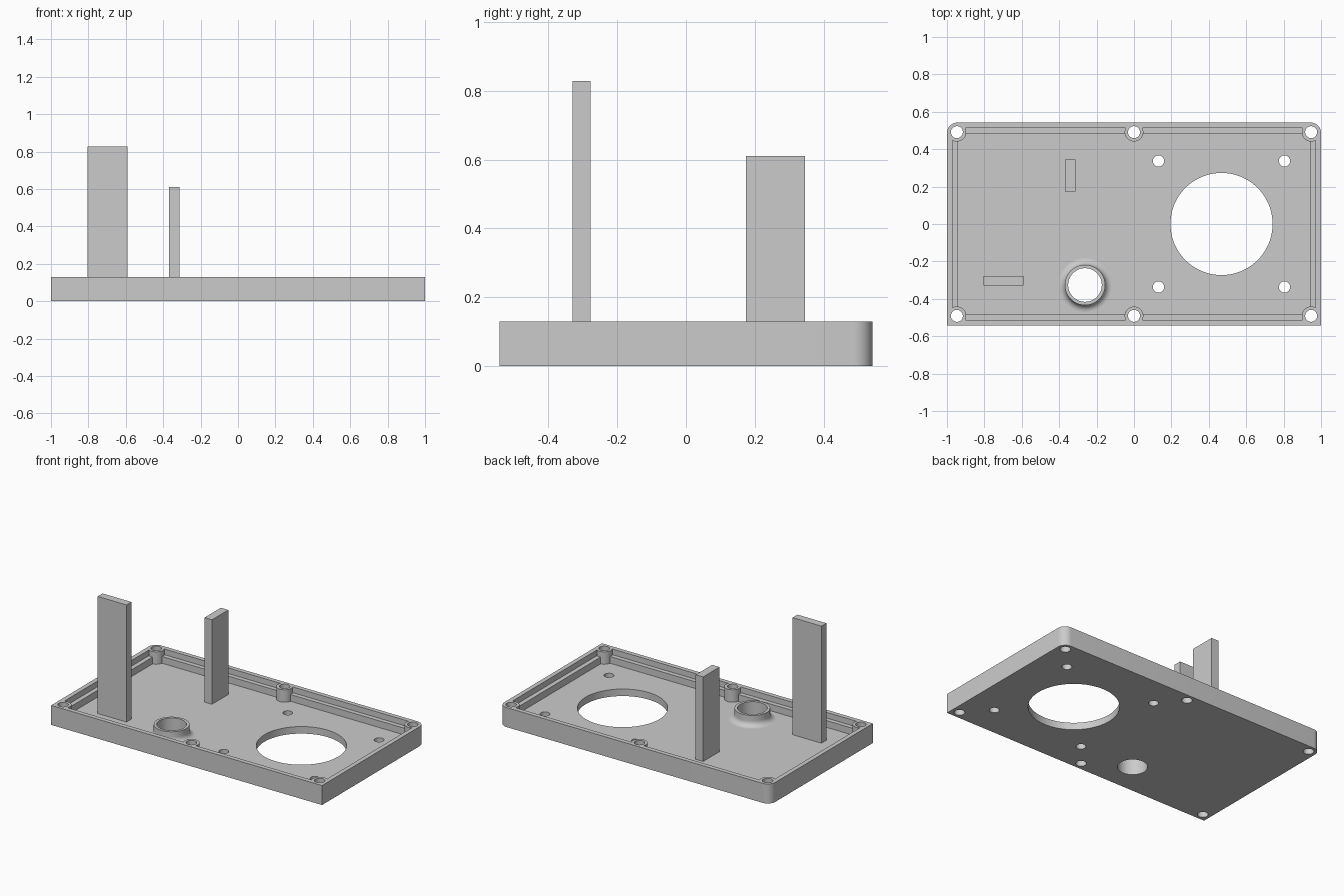
import bpy, bmesh, math
from mathutils import Matrix, Vector

if "Cube" in bpy.data.objects:
    bpy.data.objects.remove(bpy.data.objects["Cube"], do_unlink=True)

grey = bpy.data.materials.new("light grey plastic")
grey.use_nodes = True
COLOUR = (0.6, 0.6, 0.6, 1)
grey.diffuse_color = COLOUR
grey.node_tree.nodes["Principled BSDF"].inputs["Base Color"].default_value = COLOUR

HALF_Y, RIM, LEDGE, FLOOR = 0.542, 0.13, 0.092, 0.047


def finish(bm, name):
    bmesh.ops.recalc_face_normals(bm, faces=bm.faces)
    mesh = bpy.data.meshes.new(name)
    bm.to_mesh(mesh)
    bm.free()
    mesh.materials.append(grey)
    obj = bpy.data.objects.new(name, mesh)
    bpy.context.collection.objects.link(obj)
    return obj


def box(name, x, y, z, round_back=0):
    bm = bmesh.new()
    bmesh.ops.create_cube(bm, size=1)
    for v in bm.verts:
        v.co = Vector([r[0] if c < 0 else r[1] for c, r in zip(v.co, (x, y, z))])
    if round_back:
        edges = [e for e in bm.edges
                 if all(abs(v.co.y - y[1]) < 1e-5 for v in e.verts)
                 and abs(e.verts[0].co.x - e.verts[1].co.x) < 1e-5]
        bmesh.ops.bevel(bm, geom=edges, offset=round_back, segments=10,
                        profile=0.5, affect='EDGES')
    return finish(bm, name)


def cylinders(name, places):
    """Tall upright cylinders at (x, y, radius), in one cutter."""
    bm = bmesh.new()
    for x, y, r in places:
        bmesh.ops.create_cone(bm, cap_ends=True, segments=96 if r > 0.2 else 48,
                              radius1=r, radius2=r, depth=0.8,
                              matrix=Matrix.Translation((x, y, 0)))
    return finish(bm, name)


def subtract(target, cutter):
    mod = target.modifiers.new("cut", 'BOOLEAN')
    mod.operation, mod.solver, mod.object = 'DIFFERENCE', 'EXACT', cutter
    bpy.context.view_layer.objects.active = target
    bpy.ops.object.modifier_apply(modifier=mod.name)


# Base plate with rounded back corners
plate = box("base_plate", (-1, 1), (-HALF_Y, HALF_Y), (0, RIM), 0.055)

# Stepped pocket, leaving round screw bosses standing along the walls
screws = [(x, y) for x in (-0.947, 0, 0.947) for y in (-0.491, 0.491)]
bosses = cylinders("boss_keepout", [(x, y, 0.05) for x, y in screws])
cutters = [bosses]
for name, wall, bottom in (("ledge_cutter", 0.03, LEDGE), ("floor_cutter", 0.06, FLOOR)):
    pocket = box(name, (wall - 1, 1 - wall), (wall - HALF_Y, HALF_Y - wall), (bottom, 0.3))
    subtract(pocket, bosses)
    subtract(plate, pocket)
    cutters.append(pocket)

# Screw holes, large round opening with its four mounting holes, and tube bore
OPENING_X, TUBE = 0.468, (-0.262, -0.326)
holes = [(x, y, 0.032) for x, y in screws]
holes += [(OPENING_X + i * 0.337, j * 0.337, 0.03) for i in (-1, 1) for j in (-1, 1)]
holes += [(OPENING_X, 0, 0.273), (*TUBE, 0.09)]
drill = cylinders("hole_cutter", holes)
subtract(plate, drill)
cutters.append(drill)
for c in cutters:
    bpy.data.objects.remove(c, do_unlink=True)

# Short tube with a fillet flaring into the floor
INNER, OUTER, FILLET = 0.09, 0.108, 0.036
profile = [(INNER, FLOOR), (INNER, 0.119), (OUTER, 0.119)]
for i in range(9):
    a = math.pi / 2 * i / 8
    profile.append((OUTER + FILLET * (1 - math.cos(a)), FLOOR + FILLET * (1 - math.sin(a))))
bm = bmesh.new()
ring = [bm.verts.new((r, 0, z)) for r, z in profile]
edges = [bm.edges.new((a, b)) for a, b in zip(ring, ring[1:] + ring[:1])]
bmesh.ops.spin(bm, geom=ring + edges, cent=(0, 0, 0), axis=(0, 0, 1),
               angle=math.tau, steps=48, use_merge=True)
bmesh.ops.remove_doubles(bm, verts=bm.verts, dist=1e-5)
bmesh.ops.translate(bm, verts=bm.verts, vec=(*TUBE, 0))
tube = finish(bm, "cable_tube")

# Upright support posts
box("tall_post", (-0.805, -0.592), (-0.33, -0.278), (FLOOR - 0.01, 0.828))
box("short_post", (-0.369, -0.314), (0.174, 0.346), (FLOOR - 0.01, 0.611))

# Smooth the round walls and keep the corners crisp
for obj in (plate, tube):
    bpy.ops.object.select_all(action='DESELECT')
    obj.select_set(True)
    bpy.context.view_layer.objects.active = obj
    bpy.ops.object.shade_smooth_by_angle(angle=math.radians(30))
